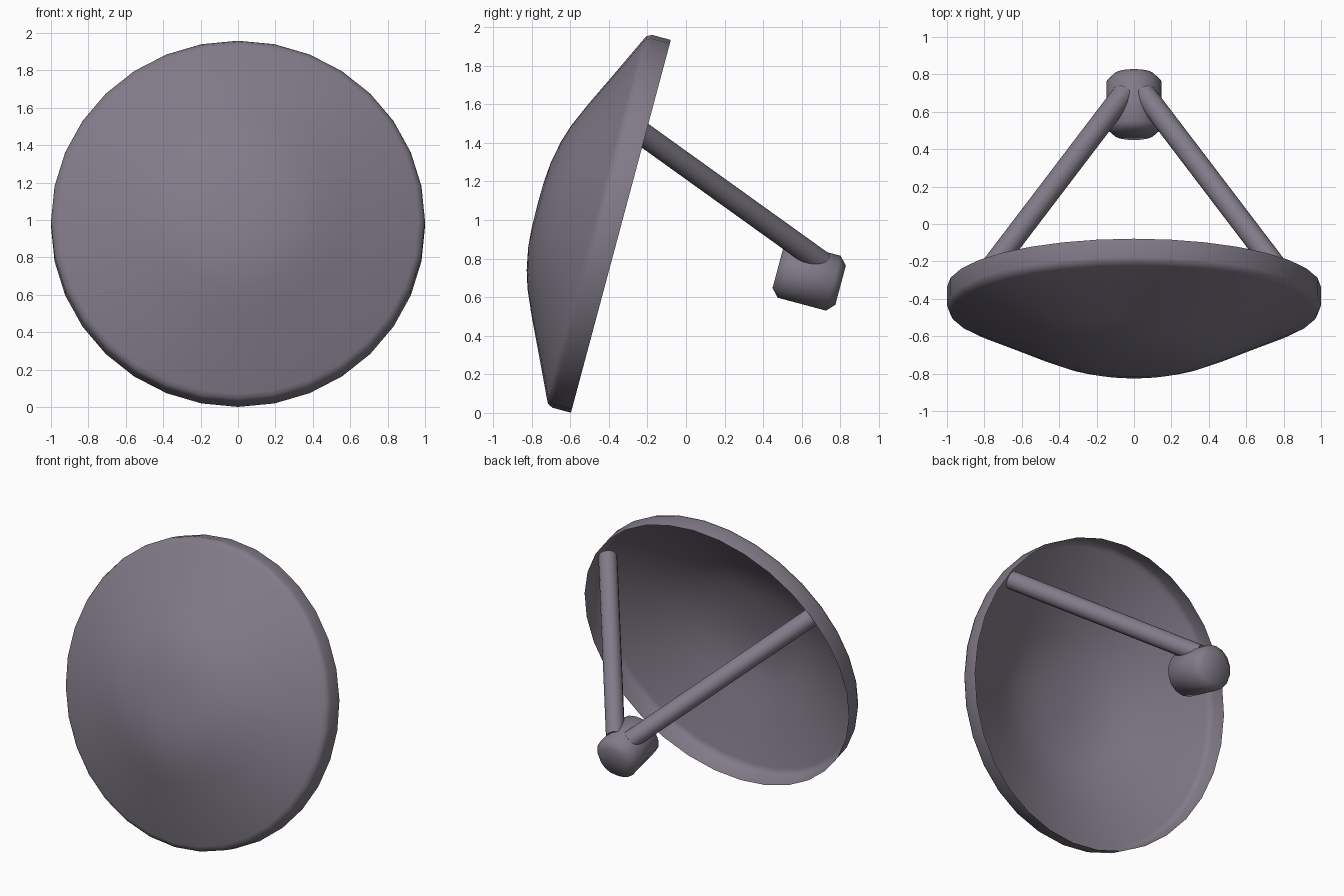
import bpy, bmesh, math
from mathutils import Vector, Matrix

if "Cube" in bpy.data.objects:
    bpy.data.objects.remove(bpy.data.objects["Cube"])

# Dish frame: local +z is the dish axis, pointing back (+y) and 15 degrees down
TILT = math.radians(15)
CENTRE = Vector((0, -0.3375, 0.967))
AXIS_MATRIX = Matrix.Translation(CENTRE) @ Matrix.Rotation(-(math.pi / 2 + TILT), 4, 'X')

# Dark purplish grey for every part
PAINT = bpy.data.materials.new("dark_grey_paint")
PAINT.diffuse_color = (0.22, 0.197, 0.246, 1)
PAINT.use_nodes = True
PAINT.node_tree.nodes["Principled BSDF"].inputs["Base Color"].default_value = PAINT.diffuse_color


def finish(name, bm):
    for f in bm.faces:
        f.smooth = True
    me = bpy.data.meshes.new(name)
    bm.to_mesh(me)
    bm.free()
    me.materials.append(PAINT)
    ob = bpy.data.objects.new(name, me)
    bpy.context.collection.objects.link(ob)
    return ob


def lathe(name, profile, sides):
    """Revolve (radius, axial) points around the dish axis."""
    bm = bmesh.new()
    verts = [bm.verts.new((0, r, s)) for r, s in profile]
    edges = [bm.edges.new(p) for p in zip(verts, verts[1:])]
    bmesh.ops.spin(bm, geom=verts + edges, cent=(0, 0, 0), axis=(0, 0, 1),
                   angle=math.tau, steps=sides, use_duplicate=False)
    bmesh.ops.remove_doubles(bm, verts=bm.verts, dist=1e-4)
    bmesh.ops.recalc_face_normals(bm, faces=bm.faces)
    bm.transform(AXIS_MATRIX)
    return finish(name, bm)


def rod(name, a, b, radius, sides=16):
    a, b = Vector(a), Vector(b)
    bm = bmesh.new()
    bmesh.ops.create_cone(bm, cap_ends=True, segments=sides, radius1=radius,
                          radius2=radius, depth=(b - a).length)
    rot = (b - a).to_track_quat('Z', 'Y').to_matrix().to_4x4()
    bm.transform(Matrix.Translation((a + b) / 2) @ rot)
    ob = finish(name, bm)
    for p in ob.data.polygons:
        p.use_smooth = len(p.vertices) == 4
    return ob


# Thin open reflector with a short straight lip
lathe("dish", [(0, -0.447), (0.12, -0.445), (0.23, -0.436), (0.345, -0.413),
               (0.44, -0.383), (0.57, -0.326), (0.77, -0.23), (0.965, -0.138),
               (0.987, -0.126), (1.0, -0.10), (1.0, 0.0)], 32)

# Receiver with chamfered ends
lathe("receiver", [(0, 0.842), (0.105, 0.842), (0.147, 0.88),
                   (0.147, 1.14), (0.105, 1.179), (0, 1.179)], 16)

# Pair of support struts
for side, label in ((-1, "left"), (1, "right")):
    rod(label + "_strut", (side * 0.786, -0.2645, 1.474),
        (side * 0.052, 0.70, 0.782), 0.06)
